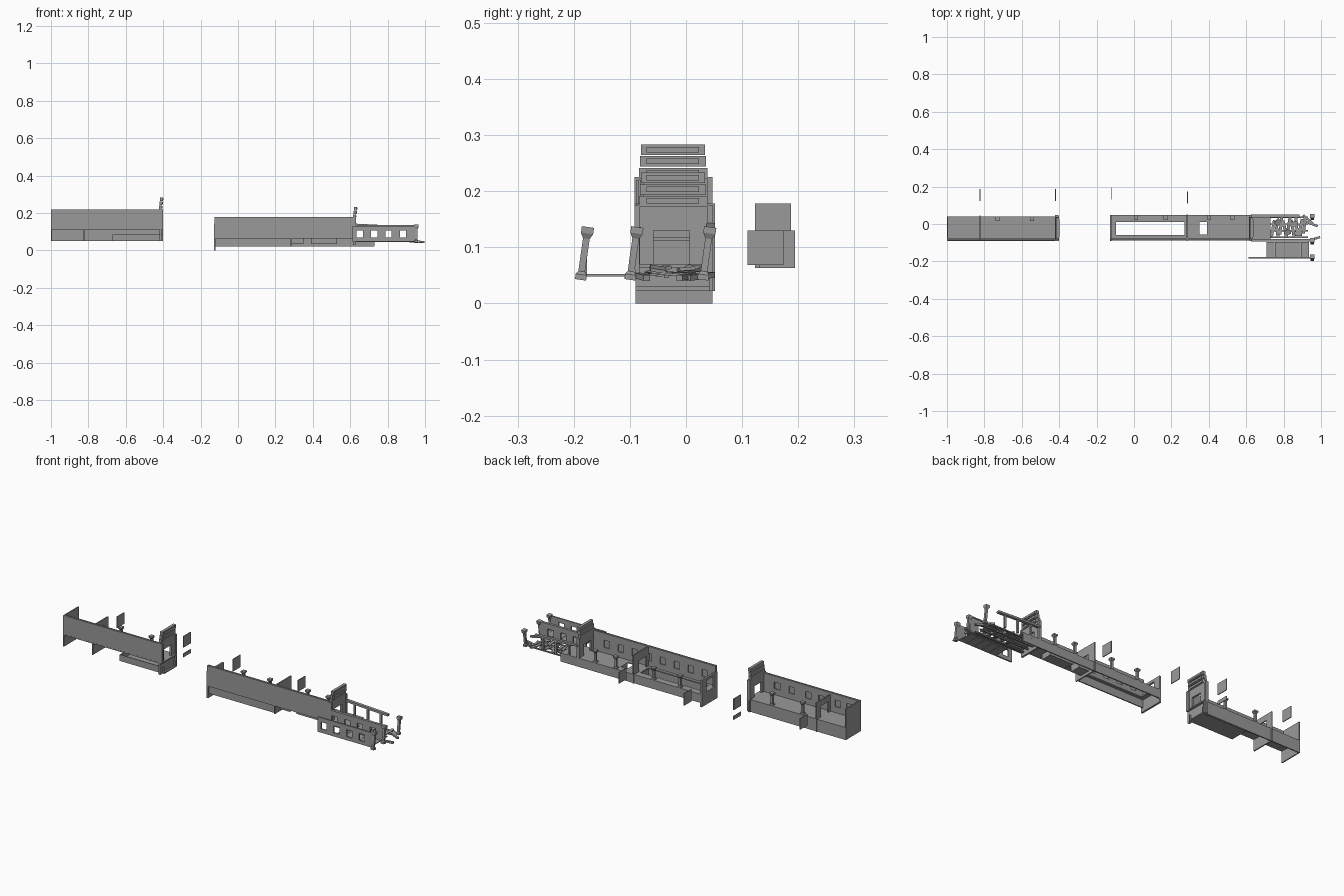
import bpy, bmesh, math, random
from mathutils import Vector, Euler

random.seed(4)
old = bpy.data.objects.get("Cube")
if old:
    bpy.data.objects.remove(old, do_unlink=True)

GREY = (0.32, 0.32, 0.32, 1)
mat = bpy.data.materials.new("plain_grey")
mat.use_nodes = True
mat.diffuse_color = GREY
mat.node_tree.nodes["Principled BSDF"].inputs["Base Color"].default_value = GREY


def finish(name, bm):
    mesh = bpy.data.meshes.new(name)
    bmesh.ops.recalc_face_normals(bm, faces=bm.faces)
    bm.to_mesh(mesh)
    bm.free()
    mesh.materials.append(mat)
    ob = bpy.data.objects.new(name, mesh)
    bpy.context.collection.objects.link(ob)
    return ob


def box(name, x, y, z, rot=(0, 0, 0)):
    """Box from three (low, high) ranges, turned about its centre."""
    bm = bmesh.new()
    bmesh.ops.create_cube(bm, size=1)
    for v in bm.verts:
        v.co = Vector(c * (r[1] - r[0]) for c, r in zip(v.co, (x, y, z)))
    ob = finish(name, bm)
    ob.location = [(r[0] + r[1]) / 2 for r in (x, y, z)]
    ob.rotation_euler = rot
    return ob


def plate(name, axis, at, u, v, holes=(), thick=0.006):
    """Plate across one axis with rectangular holes (u0, u1, v0, v1)."""
    us = sorted(set(u) | {c for h in holes for c in h[:2]})
    vs = sorted(set(v) | {c for h in holes for c in h[2:]})
    put = {"x": lambda a, b: (at, a, b), "y": lambda a, b: (a, at, b),
           "z": lambda a, b: (a, b, at)}[axis]
    bm = bmesh.new()
    for a, b in zip(us, us[1:]):
        for c, d in zip(vs, vs[1:]):
            m, n = (a + b) / 2, (c + d) / 2
            if not any(h[0] < m < h[1] and h[2] < n < h[3] for h in holes):
                bm.faces.new([bm.verts.new(put(*p)) for p in ((a, c), (b, c), (b, d), (a, d))])
    bmesh.ops.remove_doubles(bm, verts=bm.verts, dist=1e-5)
    ob = finish(name, bm)
    mod = ob.modifiers.new("thickness", "SOLIDIFY")
    mod.thickness, mod.offset = thick, 0
    return ob


def column(name, x, y, z, height, lean=0):
    """Square column with a flared base and capital."""
    bm = bmesh.new()
    rings = []
    for t, w in ((0, .010), (.1, .010), (.16, .006), (.78, .006), (.88, .011), (1, .011)):
        rings.append([bm.verts.new((w * i, w * j, t * height))
                      for i, j in ((-1, -1), (1, -1), (1, 1), (-1, 1))])
    for a, b in zip(rings, rings[1:]):
        for i in range(4):
            bm.faces.new((a[i], a[(i + 1) % 4], b[(i + 1) % 4], b[i]))
    bm.faces.new(rings[0])
    bm.faces.new(rings[-1])
    ob = finish(name, bm)
    ob.location = (x, y, z)
    ob.rotation_euler = (lean, 0, 0)
    return ob


def windows(xs, z0, z1, half=.017):
    return [(x - half, x + half, z0, z1) for x in xs]


DOOR = (-.058, .006)
F, B = -.087, .04      # front and back wall lines

# Rear hall: floor, walls, partition and underfloor tray
plate("rear_floor", "z", .115, (-1, -.4), (-.09, B))
plate("rear_front_wall", "y", F, (-1, -.4), (.112, .22), thick=.005)
plate("rear_window_liner", "y", F + .008, (-1, -.4), (.112, .22),
      windows([-.94, -.87, -.77, -.69, -.59, -.5], .15, .187), .006)
plate("rear_low_back_wall", "y", B - .003, (-1, -.4), (.05, .115))
plate("rear_end_wall", "x", -.997, (-.09, B), (.05, .22))
plate("rear_partition", "x", -.823, (-.09, B + .005), (.05, .21), [DOOR + (.118, .178)])
plate("rear_tray_floor", "z", .053, (-.67, -.4), (-.07, .03))
for y in (-.068, .028):
    plate("rear_tray_side", "y", y, (-.67, -.4), (.05, .085), thick=.004)
plate("rear_tray_end", "x", -.668, (-.07, .03), (.05, .085), thick=.004)
for x in (-.73, -.545):
    column("rear_column", x, .028, .115, .07)

# Middle hall: floor with openings, walls and underfloor boxes
plate("middle_floor", "z", .067, (-.125, .73), (-.085, .047),
      [(-.095, .27, -.06, .01), (.35, .39, -.055, .01)])
plate("middle_front_wall", "y", F, (-.125, .625), (.065, .178), thick=.005)
plate("middle_window_liner", "y", F + .008, (-.125, .625), (.065, .178),
      windows([-.06 + .085 * i for i in range(8)], .1, .14), .006)
plate("middle_low_back_wall", "y", .044, (-.125, .73), (.022, .068))
plate("middle_low_front_wall", "y", -.078, (-.125, .285), (.022, .068))
plate("middle_end_bulkhead", "x", -.124, (-.09, .047), (0, .145), [DOOR + (.07, .13)], .01)
plate("middle_partition", "x", .285, (-.09, .052), (.022, .178), [DOOR + (.07, .13)])
for x0, x1 in ((.29, .35), (.39, .53)):
    box("underfloor_box", (x0, x1), (-.05, .01), (.035, .066))
for x in (.01, .17, .4, .525):
    column("middle_column", x, .036, .067, .07)


def portal(name, x, z0, zfloor, ztop):
    """Doorway bulkhead crowned by three stepped, framed panels."""
    plate(name + "_wall", "x", x, (-.09, .047), (z0, ztop - .06),
          [DOOR + (zfloor + .003, zfloor + .063)], .01)
    step = .062 / 3
    for i in range(3):
        low = ztop - .062 + i * step
        box(name + "_panel", (x - .008 + .003 * i, x + .008 + .003 * i),
            (-.084 + .002 * i, .038 - .002 * i), (low, low + step - .002))
        box(name + "_inset", (x - .004 + .003 * i, x + .011 + .003 * i),
            (-.07, .023), (low + .005, low + step - .006))
    for y in (F, .042):
        box(name + "_pilaster", (x - .008, x + .01), (y - .005, y + .005), (zfloor, ztop - .06))


portal("rear_portal", -.415, .05, .115, .285)
portal("deck_portal", .622, .03, .067, .235)

# Detached door leaves standing behind the halls
for x, y, z0, z1 in ((-.823, .123, .116, .178), (-.42, .123, .116, .178),
                     (-.42, .123, .063, .083), (-.122, .13, .063, .13), (.286, .11, .068, .13)):
    plate("door_leaf", "x", x, (y, y + .064), (z0, z1), thick=.004)

# Deck: two window walls, outer slatted floor and back handrail
deck_holes = windows([.65, .728, .805, .882], .068, .106)
plate("deck_inner_wall", "y", F, (.625, .95), (.05, .132), deck_holes, .008)
plate("deck_outer_wall", "y", -.18, (.612, .95), (.048, .13), deck_holes, .008)
for i in range(5):
    x = .708 + i * .046
    box("outer_deck_plank", (x, x + .044), (-.178, -.095), (.048, .052))
box("deck_wall_cap", (.625, .95), (-.094, -.08), (.13, .136))
box("deck_back_rail", (.625, .885), (.036, .052), (.126, .137), (0, .05, 0))
for x in (.68, .76, .84):
    box("rail_baluster", (x - .005, x + .005), (.038, .048), (.055, .13))
for y in (-.188, -.1, .03):
    column("deck_post", .953, y, .042, .095, -.14)

# Broken inner deck: joists, scattered planks and debris
for y in (-.07, -.035, 0, .035):
    box("deck_joist", (.63, .93), (y - .004, y + .004), (.045, .051))
for i in range(9):
    x, y = .735 + .021 * i, random.uniform(-.03, -.005)
    box("broken_plank", (x, x + .016), (y - .045, y + .045), (.051, .055),
        (random.uniform(-.1, .1), random.uniform(-.15, .15), random.uniform(-.25, .25)))
for x, y in ((.77, .01), (.82, -.045), (.86, .0), (.88, -.05)):
    box("rubble_slab", (x - .017, x + .017), (y - .014, y + .014), (.058, .064),
        Euler((random.uniform(-.4, .4), random.uniform(-.3, .3), random.uniform(0, 1))))

# Splintered beams at the open end
for x, y, turn in ((.95, .0, -.35), (.93, .025, -.7), (.962, -.08, .3)):
    box("splintered_beam", (x - .034, x + .034), (y - .006, y + .006), (.043, .053), (0, .08, turn))
